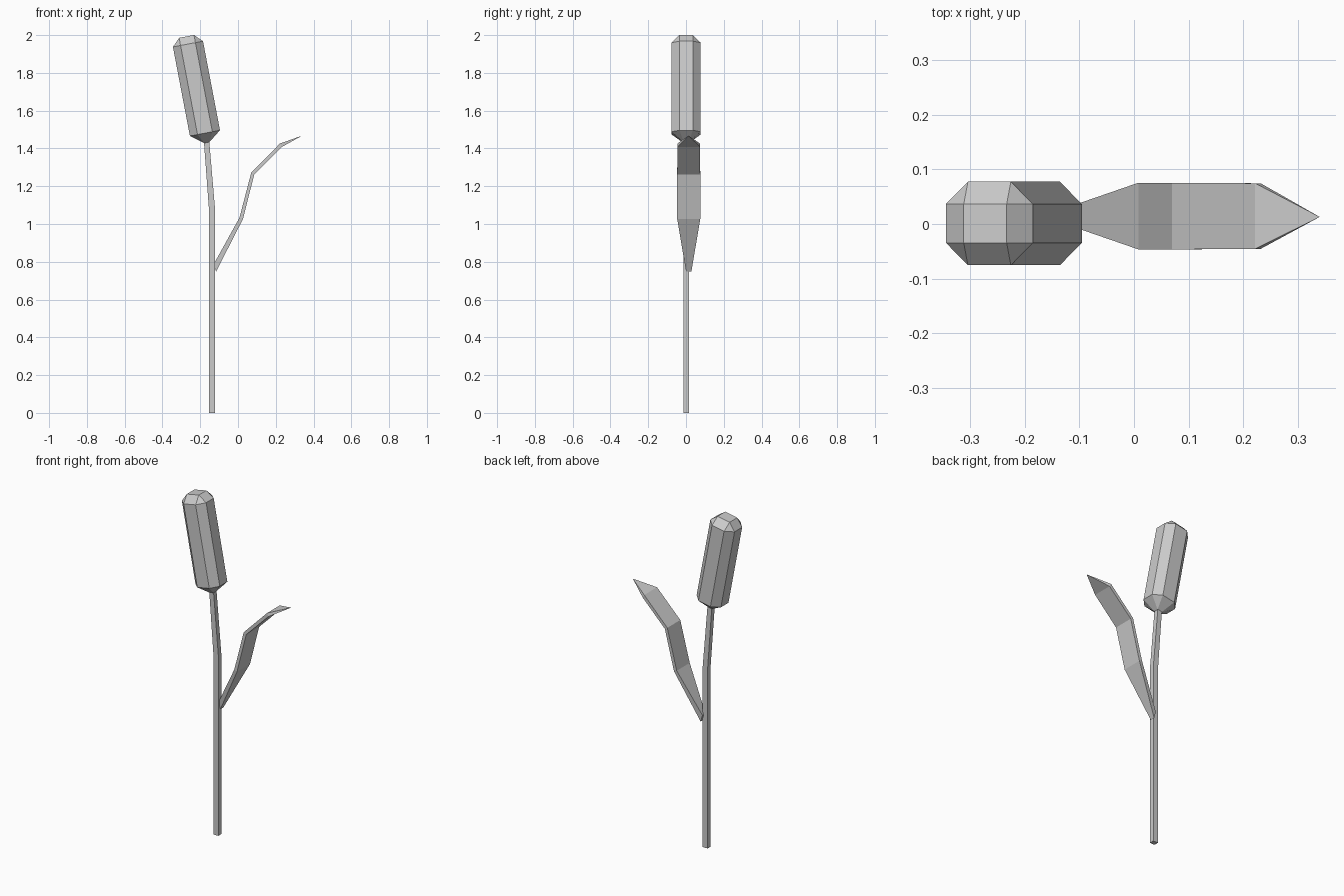
import bpy, bmesh, math
from mathutils import Vector, Matrix

if "Cube" in bpy.data.objects:
    bpy.data.objects.remove(bpy.data.objects["Cube"])


def finish(bm, name):
    bmesh.ops.recalc_face_normals(bm, faces=bm.faces)
    me = bpy.data.meshes.new(name)
    bm.to_mesh(me)
    bm.free()
    ob = bpy.data.objects.new(name, me)
    bpy.context.collection.objects.link(ob)
    return ob


def loft(name, path, yc, tip=None):
    """Box strip along (x, z, across dx, across dz, half y) stations, optional pointed end."""
    bm = bmesh.new()
    rings = []
    for x, z, dx, dz, h in path:
        rings.append([bm.verts.new((x + s * dx, yc + t * h, z + s * dz))
                      for s, t in ((-1, -1), (1, -1), (1, 1), (-1, 1))])
    bm.faces.new(rings[0])
    for a, b in zip(rings, rings[1:]):
        for i in range(4):
            j = (i + 1) % 4
            bm.faces.new((a[i], a[j], b[j], b[i]))
    if tip:
        v = bm.verts.new(tip)
        for i in range(4):
            bm.faces.new((rings[-1][i], rings[-1][(i + 1) % 4], v))
    else:
        bm.faces.new(rings[-1])
    return finish(bm, name)


# square stem with a slight bend
loft("stem", [(-0.137, 0.0, 0.016, 0, 0.014),
              (-0.137, 1.07, 0.016, 0.003, 0.014),
              (-0.166, 1.433, 0.014, 0.0025, 0.014)], 0.002)

# curved flat leaf ending in a point
loft("leaf", [(-0.122, 0.768, -0.006, 0.020, 0.014),
              (0.017, 1.030, -0.009, 0.004, 0.061),
              (0.078, 1.267, -0.008, 0.005, 0.061),
              (0.227, 1.417, -0.005, 0.009, 0.060)], 0.0145,
     tip=(0.340, 0.013, 1.468))

# seed head: chamfered block with its bottom drawn in to the stem
bottom, top = Vector((-0.1655, 0.001, 1.431)), Vector((-0.2725, 0.001, 1.993))
length = (top - bottom).length
bm = bmesh.new()
bmesh.ops.create_cube(bm, size=1)
for v in bm.verts:
    v.co = Vector((v.co.x * 0.162, v.co.y * 0.153, 0.010 if v.co.z < 0 else length))
bmesh.ops.bevel(bm, geom=bm.edges[:], offset=0.041, offset_type='OFFSET',
                segments=1, affect='EDGES', profile=0.5)
for v in bm.verts:
    if v.co.z < 0.02:
        v.co = Vector((v.co.x * 0.36, v.co.y * 0.38, 0))
tilt = Matrix.Rotation(math.atan2(top.x - bottom.x, top.z - bottom.z), 4, 'Y')
bm.transform(Matrix.Translation(bottom) @ tilt)
finish(bm, "seed_head")
